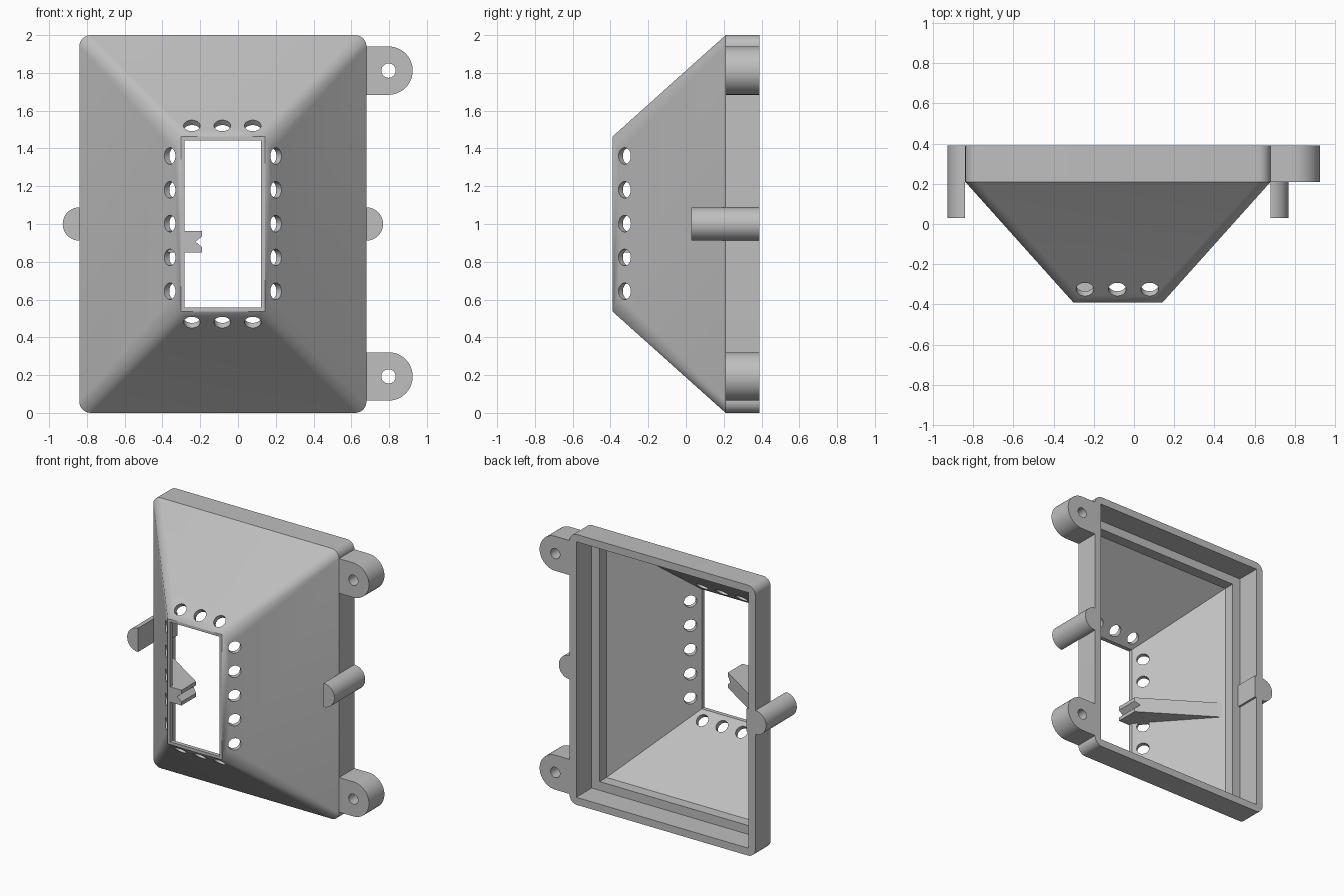
import bpy, bmesh, math
from mathutils import Vector, Matrix

if "Cube" in bpy.data.objects:
    bpy.data.objects.remove(bpy.data.objects["Cube"])

grey = bpy.data.materials.new("plain_grey")
grey.use_nodes = True
COLOUR = (0.52, 0.52, 0.52, 1)
grey.diffuse_color = COLOUR
grey.node_tree.nodes["Principled BSDF"].inputs["Base Color"].default_value = COLOUR

CX, CZ = -0.08, 1.0           # centre of the hood
BACK, SHOULDER, FRONT = 0.39, 0.21, -0.39


def finish(name, bm):
    bmesh.ops.remove_doubles(bm, verts=bm.verts, dist=1e-5)
    bmesh.ops.recalc_face_normals(bm, faces=bm.faces)
    mesh = bpy.data.meshes.new(name)
    bm.to_mesh(mesh)
    bm.free()
    ob = bpy.data.objects.new(name, mesh)
    mesh.materials.append(grey)
    bpy.context.collection.objects.link(ob)
    return ob


def select(ob):
    bpy.ops.object.select_all(action='DESELECT')
    ob.select_set(True)
    bpy.context.view_layer.objects.active = ob


def smooth(ob):
    select(ob)
    bpy.ops.object.shade_smooth_by_angle(angle=math.radians(30))


def loft(name, rings, closed=False):
    """Skin equal-length point rings; cap the ends unless closed."""
    bm = bmesh.new()
    rows = [[bm.verts.new(p) for p in ring] for ring in rings]
    pairs = list(zip(rows, rows[1:]))
    if closed:
        pairs.append((rows[-1], rows[0]))
    else:
        bm.faces.new(rows[0])
        bm.faces.new(rows[-1])
    n = len(rows[0])
    for a, b in pairs:
        for i in range(n):
            j = (i + 1) % n
            corners = []
            for v in (a[i], a[j], b[j], b[i]):
                if all((v.co - c.co).length > 1e-5 for c in corners):
                    corners.append(v)
            if len(corners) > 2:
                bm.faces.new(corners)
    return finish(name, bm)


def prism(name, outline, y0, y1):
    return loft(name, [[(x, y, z) for x, z in outline] for y in (y0, y1)])


def arc(cx, cz, r, start, end, steps):
    angles = [math.radians(start + (end - start) * i / steps) for i in range(steps + 1)]
    return [(cx + r * math.cos(a), cz + r * math.sin(a)) for a in angles]


def frame_ring(hx, hz, y, r=0.0):
    pts = []
    for k, (sx, sz) in enumerate([(1, 1), (-1, 1), (-1, -1), (1, -1)]):
        pts += arc(CX + sx * (hx - r), CZ + sz * (hz - r), r, 90 * k, 90 * k + 90, 8)
    return [(x, y, z) for x, z in pts]


def cut(ob, holes):
    """Drill round holes: (centre, axis, radius, length)."""
    bm = bmesh.new()
    for centre, axis, radius, length in holes:
        turn = Vector(axis).to_track_quat('Z', 'Y').to_matrix().to_4x4()
        bmesh.ops.create_cone(bm, cap_ends=True, segments=32, radius1=radius, radius2=radius,
                              depth=length, matrix=Matrix.Translation(centre) @ turn)
    cutter = finish("hole_cutter", bm)
    cutter.hide_render = True
    mod = ob.modifiers.new("holes", 'BOOLEAN')
    mod.operation, mod.solver, mod.object = 'DIFFERENCE', 'EXACT', cutter
    select(ob)
    bpy.ops.object.modifier_apply(modifier=mod.name)
    bpy.data.objects.remove(cutter)


# Hollow hood: rounded frame, tapered front, opening, stepped inside
hood = loft("hood", [
    frame_ring(0.76, 1.0, BACK, 0.06),
    frame_ring(0.76, 1.0, SHOULDER, 0.06),
    frame_ring(0.2225, 0.4625, FRONT),
    frame_ring(0.2025, 0.4425, FRONT),
    frame_ring(0.2025, 0.4425, FRONT + 0.03),
    frame_ring(0.64, 0.88, 0.13),
    frame_ring(0.64, 0.88, SHOULDER),
    frame_ring(0.705, 0.945, SHOULDER),
    frame_ring(0.705, 0.945, BACK),
], closed=True)

# Vent holes square to the sloping walls
SLOPE = 0.89
HOLE_Y = -0.325
off = (HOLE_Y - FRONT) * SLOPE
holes = []
for s in (-1, 1):
    for i in range(-2, 3):
        holes.append(((CX + s * (0.2225 + off), HOLE_Y, 1.002 + 0.179 * i),
                      (s, -SLOPE, 0), 0.044, 0.16))
    for i in (-1, 0, 1):
        holes.append(((CX - 0.003 + 0.161 * i, HOLE_Y, CZ + s * (0.4625 + off)),
                      (0, -SLOPE, s), 0.044, 0.16))
cut(hood, holes)
smooth(hood)

# Screw tabs on the left edge
for name, z in (("upper_tab", 1.812), ("lower_tab", 0.193)):
    outline = [(0.65, z - 0.128)] + arc(0.797, z, 0.128, -90, 90, 24) + [(0.65, z + 0.128)]
    tab = prism(name, outline, SHOULDER, BACK)
    cut(tab, [((0.797, 0.3, z), (0, 1, 0), 0.038, 0.4)])
    smooth(tab)

# Half-round side posts
smooth(prism("left_post", arc(0.68, 1.0, 0.088, -90, 90, 24), 0.03, BACK))
smooth(prism("right_post", arc(-0.84, 1.0, 0.088, 90, 270, 24), 0.03, BACK))

# Pad behind the right post, on the inside of the frame
prism("right_post_pad", [(-0.83, 0.915), (-0.77, 0.915), (-0.77, 1.085), (-0.83, 1.085)],
      SHOULDER, BACK)

# Tapered arm with a V notch at its tip
rings = []
for z, tip in ((0.85, -0.19), (0.877, -0.19), (0.906, -0.225), (0.935, -0.19), (0.963, -0.19)):
    tip_back = -0.22 - (tip + 0.19) * 0.65
    rings.append([(-0.295, -0.389, z), (tip, -0.389, z), (tip, tip_back, z), (-0.735, 0.132, z)])
loft("notched_arm", rings)
